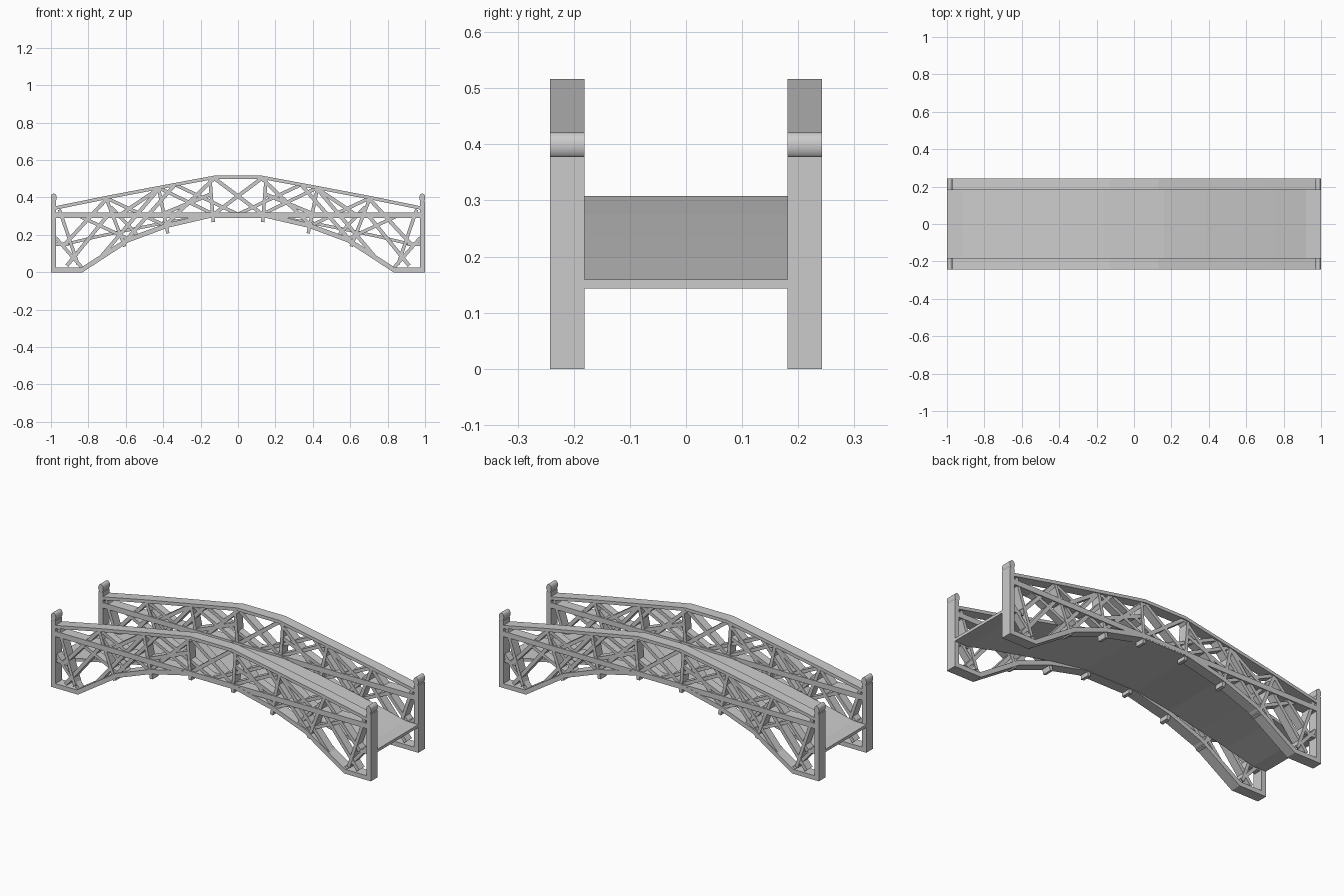
import bpy, bmesh, math
from mathutils import Vector

if "Cube" in bpy.data.objects:
    bpy.data.objects.remove(bpy.data.objects["Cube"])

Y_IN, Y_OUT = 0.181, 0.242


def prism(bm, outline, y0, y1):
    """Extrude a closed xz outline from y0 to y1."""
    a = [bm.verts.new((x, y0, z)) for x, z in outline]
    b = [bm.verts.new((x, y1, z)) for x, z in outline]
    n = len(a)
    bm.faces.new(a)
    bm.faces.new(b[::-1])
    for i in range(n):
        j = (i + 1) % n
        bm.faces.new((a[j], a[i], b[i], b[j]))


def ribbon(points, width):
    """Outline of a mitred band following a path in xz."""
    pts = [Vector(p) for p in points]
    left, right = [], []
    for i, p in enumerate(pts):
        d0 = (p - pts[i - 1]).normalized() if i else (pts[1] - p).normalized()
        d1 = (pts[i + 1] - p).normalized() if i < len(pts) - 1 else d0
        t = (d0 + d1).normalized()
        off = Vector((-t.y, t.x)) * (width / 2 / t.dot(d0))
        left.append(p + off)
        right.append(p - off)
    return [tuple(v) for v in left + right[::-1]]


def box(x0, x1, z0, z1):
    return [(x0, z0), (x1, z0), (x1, z1), (x0, z1)]


def mirror_path(half):
    return half + [(-x, z) for x, z in reversed(half)]


def finish(name, bm, mirror_x=False, mirror_y=False):
    bmesh.ops.recalc_face_normals(bm, faces=bm.faces)
    me = bpy.data.meshes.new(name)
    bm.to_mesh(me)
    bm.free()
    ob = bpy.data.objects.new(name, me)
    bpy.context.collection.objects.link(ob)
    if mirror_x or mirror_y:
        m = ob.modifiers.new("mirror", 'MIRROR')
        m.use_axis = (mirror_x, mirror_y, False)
        m.use_mirror_merge = False
    return ob


def part(name, outlines, y0=Y_IN, y1=Y_OUT, mx=False, my=True):
    bm = bmesh.new()
    for o in outlines:
        prism(bm, o, y0, y1)
    return finish(name, bm, mx, my)


# arched deck with short level landings
deck = mirror_path([(-1, 0.151), (-0.92, 0.151), (-0.75, 0.191), (-0.58, 0.227),
                    (-0.38, 0.267), (-0.16, 0.300)])
part("deck", [ribbon(deck, 0.016)], -0.183, 0.183, my=False)

# top chord, level hand rail and arched bottom chord of both side trusses
part("top_chord", [ribbon(mirror_path([(-0.98, 0.343), (-0.70, 0.400), (-0.42, 0.453),
                                       (-0.13, 0.507)]), 0.018)])
part("hand_rail", [box(-0.98, 0.98, 0.290, 0.320)], Y_IN + 0.001, Y_OUT - 0.001)
part("bottom_chord", [ribbon(mirror_path([(-0.985, 0.0125), (-0.835, 0.0125), (-0.59, 0.172),
                                          (-0.38, 0.250), (-0.13, 0.308)]), 0.025)])

# end posts
part("end_post", [box(-1, -0.972, 0, 0.378)], mx=True)

# rounded finials lying across the post tops
oval = [(-0.985 + 0.0155 * math.cos(math.tau * i / 24), 0.398 + 0.023 * math.sin(math.tau * i / 24))
        for i in range(24)]
finial = part("post_finial", [oval], mx=True)
bpy.context.view_layer.objects.active = finial
finial.select_set(True)
bpy.ops.object.shade_smooth_by_angle(angle=math.radians(35))

# radial struts that poke out below the bottom chord
struts = [((-0.150, 0.500), (-0.132, 0.268)),
          ((-0.425, 0.450), (-0.375, 0.208)),
          ((-0.705, 0.395), (-0.605, 0.138)),
          ((-0.955, 0.335), (-0.855, 0.040))]
part("radial_strut", [ribbon(s, 0.018) for s in struts], Y_IN + 0.004, Y_OUT - 0.004, mx=True)

# rising lattice braces
rising = [((-0.915, 0.035), (-0.700, 0.300)),
          ((-0.925, 0.150), (-0.700, 0.395)),
          ((-0.730, 0.085), (-0.420, 0.450)),
          ((-0.600, 0.170), (-0.340, 0.465)),
          ((-0.640, 0.300), (-0.420, 0.450)),
          ((-0.390, 0.250), (-0.130, 0.500)),
          ((-0.430, 0.300), (-0.140, 0.420)),
          ((-0.130, 0.310), (0.130, 0.505))]
part("rising_brace", [ribbon(s, 0.020) for s in rising], Y_IN + 0.007, Y_OUT - 0.007, mx=True)

# falling lattice braces
falling = [((-0.975, 0.185), (-0.830, 0.020)),
           ((-0.975, 0.150), (-0.905, 0.150)),
           ((-0.700, 0.395), (-0.390, 0.250)),
           ((-0.870, 0.310), (-0.590, 0.180)),
           ((-0.420, 0.450), (-0.130, 0.310)),
           ((-0.330, 0.465), (0.000, 0.310)),
           ((-0.680, 0.350), (-0.540, 0.200))]
part("falling_brace", [ribbon(s, 0.018) for s in falling], Y_IN + 0.010, Y_OUT - 0.010, mx=True)
